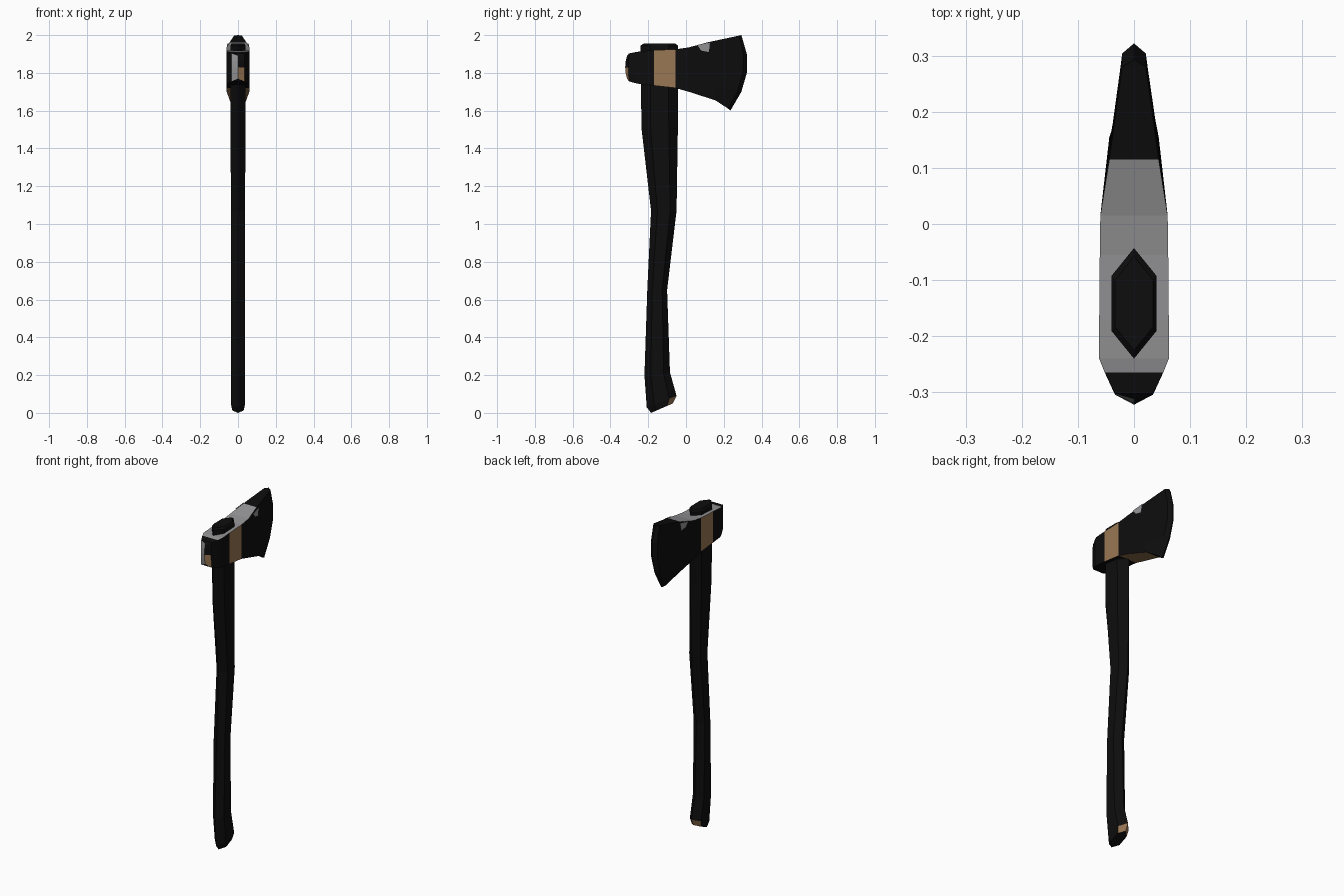
import bpy, bmesh

if "Cube" in bpy.data.objects:
    bpy.data.objects.remove(bpy.data.objects["Cube"])


def material(name, rgb):
    m = bpy.data.materials.new(name)
    m.diffuse_color = (*rgb, 1)
    m.use_nodes = True
    m.node_tree.nodes["Principled BSDF"].inputs["Base Color"].default_value = m.diffuse_color
    return m


BLACK, GREY, BROWN = 0, 1, 2
MATS = [material("black", (0.004, 0.004, 0.004)),
        material("grey", (0.29, 0.29, 0.30)),
        material("brown", (0.32, 0.185, 0.09))]


def finish(name, bm):
    bmesh.ops.remove_doubles(bm, verts=bm.verts, dist=0.0005)
    bmesh.ops.recalc_face_normals(bm, faces=bm.faces)
    me = bpy.data.meshes.new(name)
    bm.to_mesh(me)
    bm.free()
    for m in MATS:
        me.materials.append(m)
    ob = bpy.data.objects.new(name, me)
    bpy.context.collection.objects.link(ob)
    return ob


def loft(rings, colour):
    """Skin a list of rings; colour(section, side) gives the material."""
    bm = bmesh.new()
    vs = [[bm.verts.new(p) for p in r] for r in rings]
    n = len(rings[0])
    for i in range(len(vs) - 1):
        for j in range(n):
            k = (j + 1) % n
            f = bm.faces.new((vs[i][j], vs[i][k], vs[i + 1][k], vs[i + 1][j]))
            f.material_index = colour(i, j)
    return bm, vs


# Handle: hexagonal sections (front y, front z, back y, back z, half width)
sections = [(-0.185, 0.0, -0.07, 0.05, 0.03), (-0.208, 0.03, -0.05, 0.09, 0.037),
            (-0.22, 0.2, -0.085, 0.215, 0.037), (-0.205, 0.65, -0.10, 0.65, 0.037),
            (-0.185, 1.07, -0.05, 1.07, 0.037), (-0.236, 1.51, -0.043, 1.51, 0.04),
            (-0.24, 1.945, -0.043, 1.945, 0.04), (-0.225, 1.955, -0.058, 1.955, 0.034)]
rings = []
for fy, fz, by, bz, w in sections:
    rings.append([(s * w, fy + (by - fy) * t, fz + (bz - fz) * t)
                  for s, t in ((0, 0), (1, .25), (1, .75), (0, 1), (-1, .75), (-1, .25))])
# the toe chamfer at the butt is brown
bm, vs = loft(rings, lambda i, j: BROWN if i == 0 and j in (2, 3) else BLACK)
bm.faces.new(vs[0])
bm.faces.new(vs[-1])
finish("handle", bm)

# Axe head: stations from poll to edge
# (low y, low z, middle y, high y, high z, half width)
stations = [(-0.312, 1.77, -0.322, -0.312, 1.89, 0.0),
            (-0.302, 1.755, -0.304, -0.302, 1.903, 0.034),
            (-0.265, 1.745, -0.265, -0.265, 1.91, 0.052),
            (-0.24, 1.74, -0.24, -0.24, 1.915, 0.062),
            (-0.17, 1.733, -0.17, -0.17, 1.92, 0.062),
            (-0.055, 1.72, -0.055, -0.055, 1.925, 0.061),
            (0.015, 1.70, 0.015, 0.015, 1.935, 0.06),
            (0.155, 1.655, 0.135, 0.115, 1.962, 0.044),
            (0.22, 1.613, 0.302, 0.28, 1.997, 0.021),
            (0.235, 1.60, 0.322, 0.293, 2.0, 0.0)]
ROWS = 4
rings = []
for ly, lz, my, hy, hz, w in stations:
    side = []
    for r in range(ROWS + 1):
        t = r / ROWS
        y = ly * (1 - t) * (1 - 2 * t) + my * 4 * t * (1 - t) + hy * t * (2 * t - 1)
        side.append((w, y, lz + (hz - lz) * t))
    rings.append(side + [(-x, y, z) for x, y, z in reversed(side)])


def head_colour(i, j):
    if j == ROWS:                       # top face
        return GREY if 2 <= i <= 6 else BLACK
    if j == 2 * ROWS + 1:               # underside
        return BROWN if 5 <= i <= 6 else BLACK
    if i == 4:                          # band on the cheeks
        return BROWN
    if i == 0:                          # poll end
        return GREY if j > ROWS else BROWN if j < 2 else BLACK
    return BLACK


bm, vs = loft(rings, head_colour)
# drop faces flattened at the poll ridge and cutting edge
bmesh.ops.dissolve_degenerate(bm, dist=0.0005, edges=bm.edges)
finish("axe_head", bm)

# Small grey worn patches on both cheeks of the blade
bm = bmesh.new()
for s in (1, -1):
    pts = [(0.06, 1.947), (0.08, 1.918), (0.12, 1.91), (0.13, 1.962)]
    f = bm.faces.new([bm.verts.new((s * (0.0635 - 0.115 * (y - 0.015)), y, z)) for y, z in pts])
    f.material_index = GREY
finish("blade_patches", bm)
